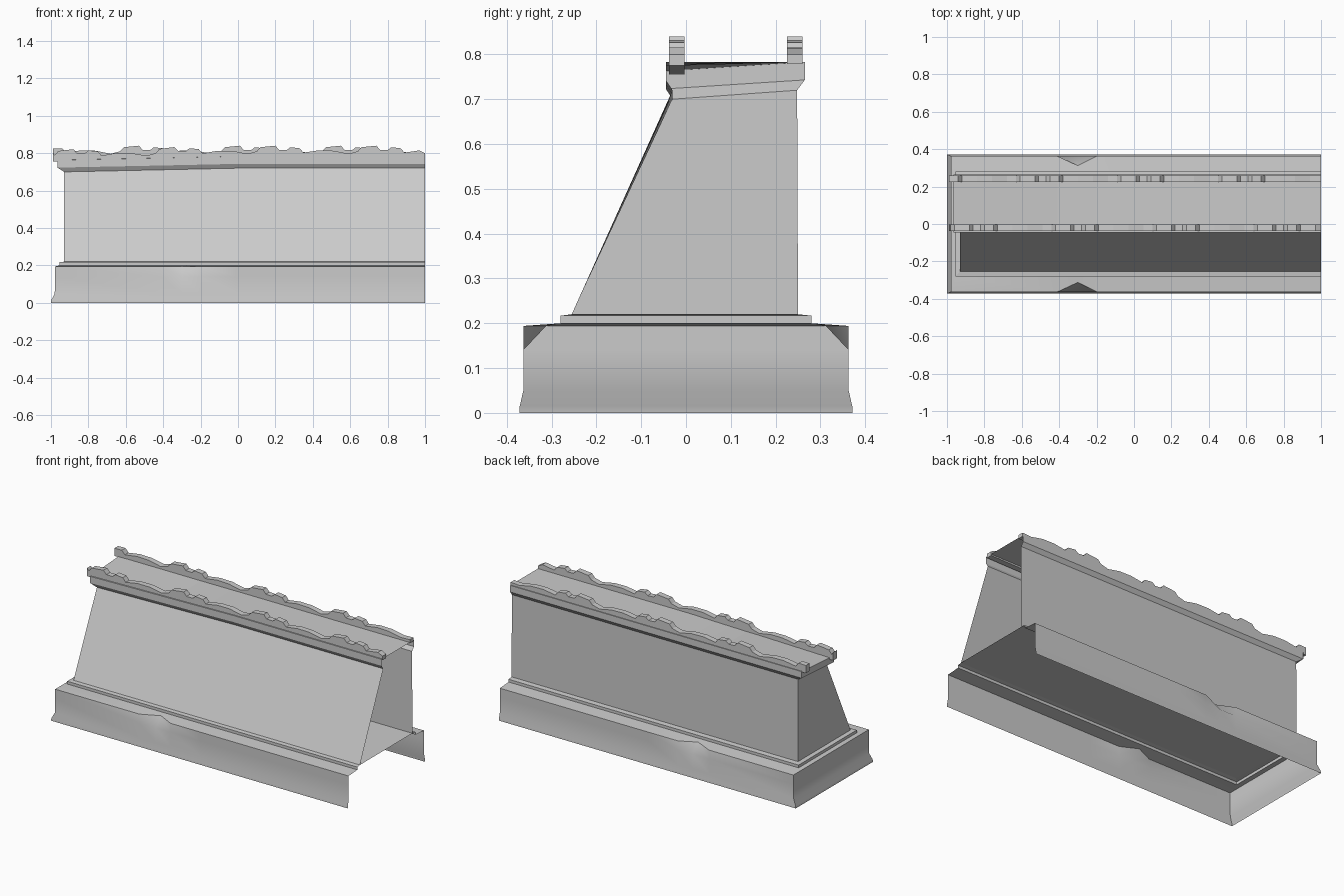
import bpy, bmesh, math

old = bpy.data.objects.get("Cube")
if old:
    bpy.data.objects.remove(old, do_unlink=True)

stone = bpy.data.materials.new("grey_stone")
stone.use_nodes = True
colour = (0.6, 0.6, 0.6, 1)
stone.diffuse_color = colour
stone.node_tree.nodes["Principled BSDF"].inputs["Base Color"].default_value = colour

COLUMNS = [1, 0, -0.2, -0.3, -0.41]   # stations along the long sides


def finish(bm, name, smooth=False):
    mesh = bpy.data.meshes.new(name)
    bm.to_mesh(mesh)
    bm.free()
    mesh.materials.append(stone)
    obj = bpy.data.objects.new(name, mesh)
    bpy.context.collection.objects.link(obj)
    if smooth:
        bpy.ops.object.select_all(action="DESELECT")
        bpy.context.view_layer.objects.active = obj
        obj.select_set(True)
        bpy.ops.object.shade_smooth_by_angle(angle=math.radians(32))
    return obj


def sag(x, y, z):
    """The upper works settle towards the front corner of the closed end."""
    if y < 0.1 and z > 0.6:
        z -= 0.02 * min(1, max(0, -x / 0.93))
    return x, y, z


def path(left, front, back, z):
    """U-shaped ring, open at the +x end."""
    xs = COLUMNS + [left]
    ring = [(x, front, z) for x in xs] + [(x, back, z) for x in reversed(xs)]
    return [sag(*p) for p in ring]


def shell(name, levels, edit=None, smooth=False):
    """Skin the rings of successive levels."""
    bm = bmesh.new()
    rings = []
    for i, level in enumerate(levels):
        pts = path(*level)
        if edit:
            pts = [edit(i, p) for p in pts]
        rings.append([bm.verts.new(p) for p in pts])
    for low, high in zip(rings, rings[1:]):
        for j in range(len(low) - 1):
            bm.faces.new((low[j], high[j], high[j + 1], low[j + 1]))
    return finish(bm, name, smooth)


def deck(name, level):
    """Flat sheet filling one ring."""
    bm = bmesh.new()
    ring = [bm.verts.new(p) for p in path(*level)]
    n = len(ring)
    for j in range(n // 2 - 1):
        bm.faces.new((ring[j], ring[n - 1 - j], ring[n - 2 - j], ring[j + 1]))
    return finish(bm, name)


# Plinth with flared foot; its upper edge is chipped on both long sides
def chip(i, p):
    x, y, z = p
    if i == 4 and x == -0.3:
        y = math.copysign(0.312, y)
    return x, y, z


shell("plinth", [
    (-1, -0.372, 0.372, 0), (-0.998, -0.371, 0.371, 0.015),
    (-0.98, -0.363, 0.363, 0.05), (-0.978, -0.363, 0.363, 0.14),
    (-0.978, -0.363, 0.363, 0.194), (-0.955, -0.28, 0.28, 0.2),
], chip, smooth=True)
shell("plinth_step", [
    (-0.955, -0.28, 0.28, 0.2), (-0.955, -0.28, 0.28, 0.217),
    (-0.93, -0.255, 0.25, 0.22),
])
deck("floor", (-0.93, -0.255, 0.25, 0.22))

# Wall with battered front, cornice and walkway
shell("wall", [(-0.93, -0.255, 0.25, 0.22), (-0.93, -0.03, 0.248, 0.72)])
shell("cornice", [
    (-0.93, -0.03, 0.248, 0.72), (-0.965, -0.045, 0.265, 0.743),
    (-0.965, -0.045, 0.265, 0.783),
])
deck("walkway", (-0.965, -0.045, 0.265, 0.783))

# Worn parapet outline, repeated along the wall: (offset, height)
STONES = [
    (0, 0.81), (0.02, 0.832), (0.10, 0.84), (0.12, 0.818), (0.16, 0.816),
    (0.18, 0.832), (0.23, 0.826), (0.25, 0.803), (0.33, 0.815),
    (0.41, 0.813), (0.49, 0.797),
]
PERIOD = 0.54


def parapet(name, y0, y1, shift, base):
    top = []
    for k in range(-1, 5):
        for dx, z in STONES:
            x = -1 + shift + k * PERIOD + dx
            if -0.985 < x < 0.99:
                top.append((x, z))
    outline = [(-0.99, base), (-0.99, 0.825)] + top + [(1, 0.8), (1, base)]
    bm = bmesh.new()
    near, far = [[bm.verts.new(sag(x, y, z)) for x, z in outline] for y in (y0, y1)]
    n = len(outline)
    for j in range(n):
        k = (j + 1) % n
        bm.faces.new((near[j], near[k], far[k], far[j]))
    bm.faces.new(near)
    bm.faces.new(far)
    bmesh.ops.recalc_face_normals(bm, faces=bm.faces)
    return finish(bm, name)


parapet("front_parapet", -0.038, -0.003, 0.02, 0.775)
parapet("rear_parapet", 0.225, 0.26, 0.37, 0.778)
